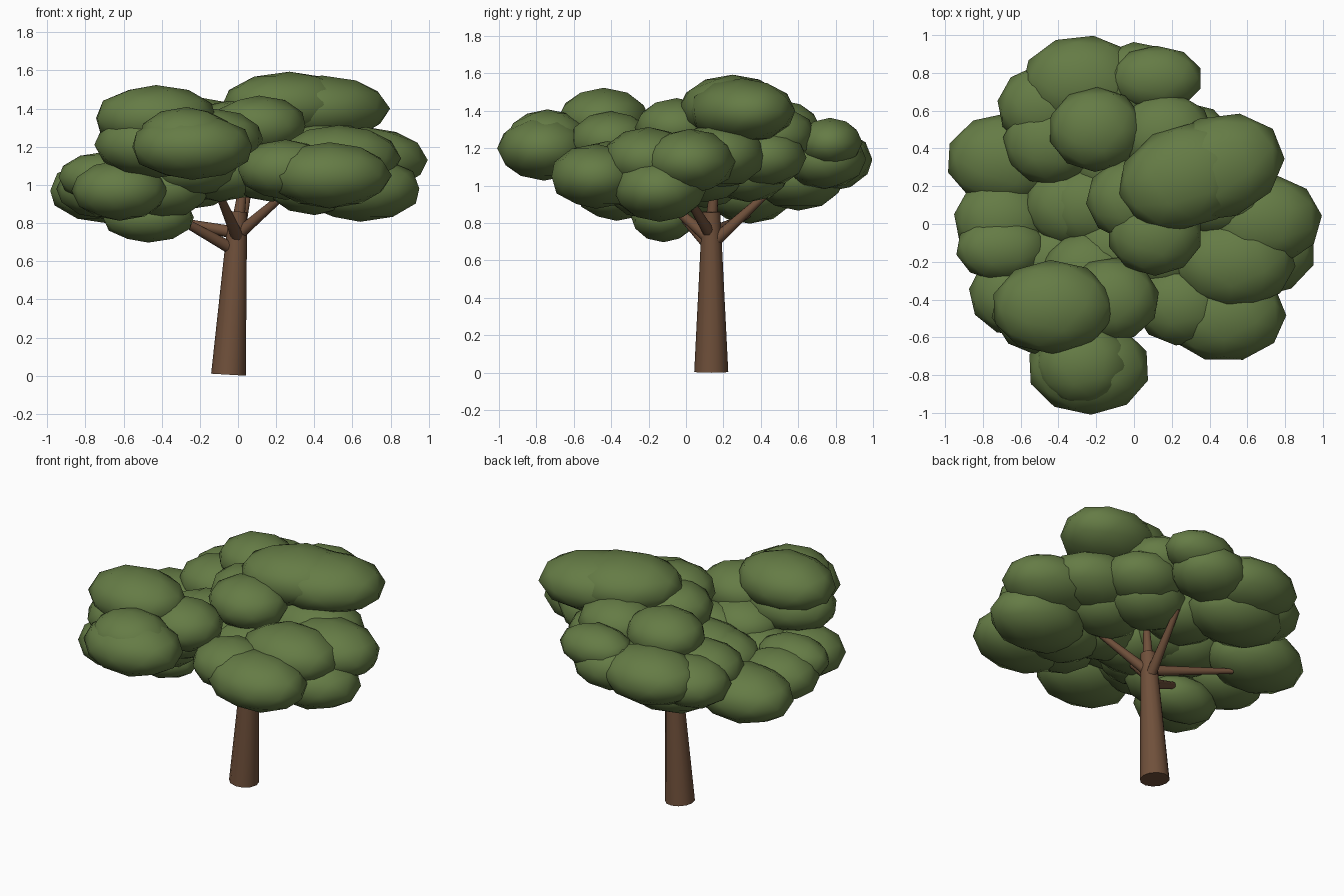
import bpy, bmesh, math, random
from mathutils import Matrix, Vector

random.seed(4)
cube = bpy.data.objects.get("Cube")
if cube:
    bpy.data.objects.remove(cube, do_unlink=True)


def material(name, rgb):
    m = bpy.data.materials.new(name)
    m.use_nodes = True
    m.diffuse_color = (*rgb, 1)
    m.node_tree.nodes["Principled BSDF"].inputs["Base Color"].default_value = (*rgb, 1)
    return m


LEAF = material("leaf green", (0.13, 0.2, 0.06))
BARK = material("bark brown", (0.16, 0.08, 0.043))


def finish(name, bm, mat, angle):
    mesh = bpy.data.meshes.new(name)
    bm.to_mesh(mesh)
    bm.free()
    mesh.materials.append(mat)
    ob = bpy.data.objects.new(name, mesh)
    bpy.context.collection.objects.link(ob)
    bpy.ops.object.select_all(action="DESELECT")
    ob.select_set(True)
    bpy.context.view_layer.objects.active = ob
    bpy.ops.object.shade_smooth_by_angle(angle=math.radians(angle))


def limb(name, start, end, base_radius, tip_radius):
    """Tapered round limb between two points."""
    a, b = Vector(start), Vector(end)
    turn = (b - a).to_track_quat("Z", "Y").to_matrix().to_4x4()
    bm = bmesh.new()
    bmesh.ops.create_cone(bm, cap_ends=True, segments=12, radius1=base_radius,
                          radius2=tip_radius, depth=(b - a).length,
                          matrix=Matrix.Translation((a + b) / 2) @ turn)
    finish(name, bm, BARK, 50)


def clump(name, centre, size, yaw):
    """Flattened low-poly ball of leaves, its facets turned at random."""
    bm = bmesh.new()
    bmesh.ops.create_icosphere(bm, subdivisions=2, radius=1.02)
    spin = Matrix.Rotation(random.uniform(0, math.tau), 4, "Z")
    aim = Matrix.Rotation(math.radians(yaw), 4, "Z")
    bm.transform(Matrix.Translation(centre) @ aim @ Matrix.Diagonal((*size, 1)) @ spin)
    finish(name, bm, LEAF, 75)


def clumps(name, size, centres, yaw=0):
    for i, centre in enumerate(centres, 1):
        clump(f"{name}_{i}", centre, size, yaw)


# Trunk
limb("trunk", (-0.05, 0.135, 0.005), (0, 0.135, 0.86), 0.091, 0.048)

# Branches fan out from the upper trunk into the crown
branches = {
    "right": ((-0.04, 0.13, 0.67), (-0.45, -0.08, 0.9)),
    "right_back": ((-0.02, 0.14, 0.75), (-0.5, 0.33, 0.84)),
    "left": ((0, 0.13, 0.74), (0.3, -0.03, 1)),
    "back": ((0, 0.16, 0.71), (0.06, 0.48, 1)),
    "front": ((0, 0.12, 0.72), (-0.12, -0.2, 1)),
    "top": ((0, 0.135, 0.8), (0.04, 0.16, 1.1)),
}
for side, (start, end) in branches.items():
    limb(f"branch_{side}", start, end, 0.033, 0.016)

# Shared clump sizes: half width, half depth, half height
HUGE = (0.36, 0.27, 0.17)
LARGE = (0.32, 0.245, 0.17)
MEDIUM = (0.25, 0.22, 0.155)
SMALL = (0.24, 0.17, 0.13)

# Highest clumps, slightly turned
clumps("top_huge_clump", HUGE, [(0.27, 0.25, 1.42), (0.44, 0.3, 1.4)], yaw=20)
clumps("top_medium_clump", MEDIUM, [(-0.2, 0.5, 1.3), (0.17, 0.47, 1.27), (0, 0.13, 1.29),
                                    (0.11, -0.05, 1.31)])

# Inner ring of clumps around the branch tips
for i in range(6):
    a = math.tau * i / 6
    clump(f"inner_clump_{i + 1}", (0.04 + 0.27 * math.cos(a), 0.1 + 0.27 * math.sin(a), 1.07),
          MEDIUM, 0)

# Back of the crown
clumps("back_large_clump", LARGE, [(-0.27, 0.75, 1.14), (-0.3, 0.6, 1.04)])
clumps("back_medium_clump", MEDIUM, [(0.02, 0.74, 1.14), (-0.47, 0.62, 1.1),
                                     (-0.44, 0.43, 1.12), (0.28, 0.42, 1.15)])
clumps("back_small_clump", SMALL, [(0.12, 0.77, 1.23)])

# Right side, which hangs lowest
clumps("right_large_clump", LARGE, [(-0.67, 0.34, 0.97)])
clumps("right_medium_clump", MEDIUM, [(-0.33, 0.1, 1.04), (-0.7, 0.02, 0.98),
                                      (-0.62, -0.37, 0.97), (-0.4, -0.2, 0.98)])
clumps("right_small_clump", SMALL, [(-0.7, -0.13, 1.04), (-0.47, -0.12, 0.83)])

# Front of the crown
clumps("front_large_clump", LARGE, [(-0.43, -0.44, 1.35), (-0.43, -0.46, 1.21),
                                    (-0.24, -0.76, 1.2)])
clumps("front_medium_clump", MEDIUM, [(-0.12, -0.4, 1.24), (-0.24, -0.26, 1.1),
                                      (-0.27, -0.74, 1.25)])

# Left side
clumps("left_large_clump", LARGE, [(0.53, -0.2, 1.14), (0.67, 0.02, 1.13), (0.48, -0.48, 1.05),
                                   (0.64, -0.14, 0.98), (0.45, 0.18, 1.16)])
clumps("left_medium_clump", MEDIUM, [(0.4, -0.2, 1), (0.25, -0.42, 1.08)])
